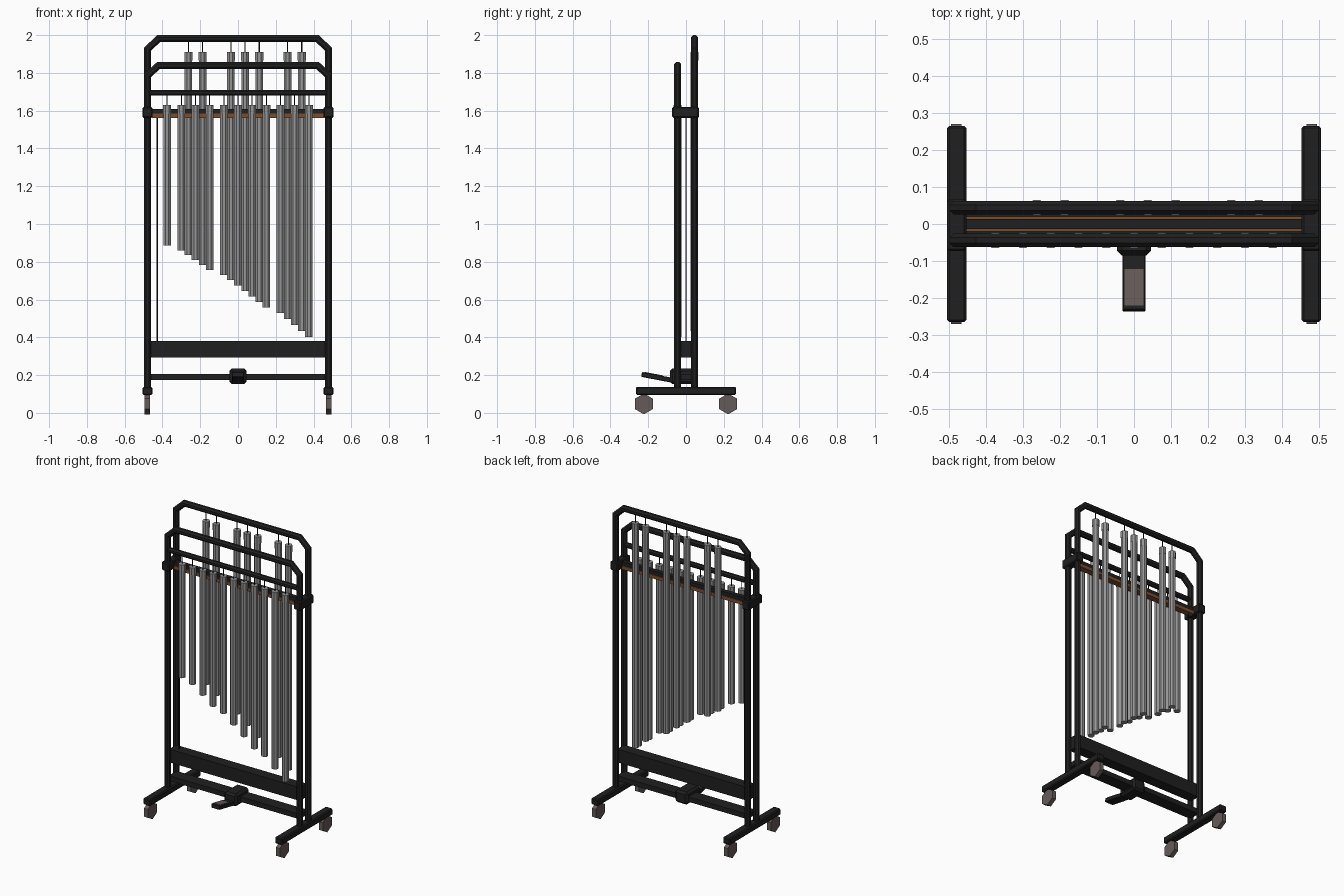
import bpy, bmesh
from math import pi, cos, sin
from mathutils import Vector, Matrix

if "Cube" in bpy.data.objects:
    bpy.data.objects.remove(bpy.data.objects["Cube"])


def material(name, rgb):
    m = bpy.data.materials.new(name)
    m.use_nodes = True
    m.diffuse_color = (*rgb, 1)
    m.node_tree.nodes["Principled BSDF"].inputs["Base Color"].default_value = (*rgb, 1)
    return m


BLACK = material("black metal", (0.014, 0.014, 0.014))
STEEL = material("grey steel", (0.3, 0.3, 0.3))
RUBBER = material("warm grey rubber", (0.13, 0.105, 0.1))
WOOD = material("brown wood", (0.2, 0.075, 0.025))


def finish(name, bm, mat):
    bmesh.ops.recalc_face_normals(bm, faces=bm.faces)
    mesh = bpy.data.meshes.new(name)
    bm.to_mesh(mesh)
    bm.free()
    mesh.materials.append(mat)
    ob = bpy.data.objects.new(name, mesh)
    bpy.context.collection.objects.link(ob)
    return ob


def box(name, x, y, z, mat, bevel=0):
    """Box from (min, max) ranges, with optional chamfered edges."""
    bm = bmesh.new()
    bmesh.ops.create_cube(bm, size=1)
    for v in bm.verts:
        v.co = [r[0] if c < 0 else r[1] for c, r in zip(v.co, (x, y, z))]
    if bevel:
        bmesh.ops.bevel(bm, geom=bm.edges[:], offset=bevel, segments=1, affect='EDGES')
    return finish(name, bm, mat)


def rod(bm, x, y, z0, z1, r, sides=8):
    """Upright prism with a flat side facing the front."""
    place = Matrix.Translation((x, y, (z0 + z1) / 2)) @ Matrix.Rotation(pi / sides, 4, 'Z')
    bmesh.ops.create_cone(bm, cap_ends=True, segments=sides, radius1=r, radius2=r,
                          depth=z1 - z0, matrix=place)


def tube(name, points, y, r):
    """Octagonal tube swept along (x, z) points with mitred corners."""
    bm = bmesh.new()
    pts = [Vector((px, 0, pz)) for px, pz in points]
    rings = []
    for i, p in enumerate(pts):
        a = (p - pts[max(i - 1, 0)]).normalized() if i else (pts[1] - p).normalized()
        b = (pts[i + 1] - p).normalized() if i < len(pts) - 1 else a
        t = (a + b).normalized()
        side = Vector((-t.z, 0, t.x)) / t.dot(a)
        angles = [(k + 0.5) * pi / 4 for k in range(8)]
        rings.append([bm.verts.new(p + side * r * cos(k) + Vector((0, y + r * sin(k), 0)))
                      for k in angles])
    for lo, hi in zip(rings, rings[1:]):
        for k in range(8):
            bm.faces.new((lo[k], lo[k - 1], hi[k - 1], hi[k]))
    bm.faces.new(rings[0])
    bm.faces.new(rings[-1])
    return finish(name, bm, BLACK)


# Two arched frames and the front hanging bar
FRONT, BACK = -0.044, 0.044
for name, y, shoulder, top in (("front_frame", FRONT, 1.785, 1.84),
                               ("back_frame", BACK, 1.925, 1.981)):
    half = [(0.48, 0.12), (0.48, shoulder), (0.42, top)]
    tube(name, half + [(-px, pz) for px, pz in reversed(half)], y, 0.02)
tube("front_hanging_bar", [(-0.475, 1.695), (0.475, 1.695)], FRONT, 0.017)

# Chimes: (x, is_back_row), running from shortest to longest
row = [(-0.375 + 0.075 * i, False) for i in range(11)]
row += [(-0.2625 + 0.075 * i, True) for i in (0, 1, 3, 4, 5, 7, 8)]
row.sort()
chimes, cords = bmesh.new(), bmesh.new()
for i, (x, back) in enumerate(row):
    y = BACK if back else FRONT
    top, hook = (1.91, 1.975) if back else (1.63, 1.69)
    bottom = 0.885 - 0.0245 * i - 0.00023 * i * i
    rod(chimes, x, y, bottom, top - 0.045, 0.0215)
    rod(chimes, x, y, top - 0.045, top, 0.023)
    rod(cords, x, y, top - 0.005, hook, 0.003, 6)
finish("chimes", chimes, STEEL)

# Damper pull rod joins the hanging cords
rod(cords, -0.427, 0, 0.37, 1.57, 0.004, 6)
finish("cords_and_pull_rod", cords, BLACK)

# Damper rail with wooden board
box("damper_board", (-0.455, 0.455), (-0.02, 0.02), (1.562, 1.585), WOOD)
box("damper_rail", (-0.455, 0.455), (-0.014, 0.014), (1.583, 1.61), BLACK)

# Lower panel and crossbar
box("lower_panel", (-0.475, 0.475), (-0.036, 0.036), (0.293, 0.38), BLACK)
box("lower_crossbar", (-0.475, 0.475), (-0.04, 0.04), (0.174, 0.207), BLACK)

# Pedal housing, pedal and tread pad
box("pedal_housing", (-0.046, 0.046), (-0.085, 0.055), (0.153, 0.235), BLACK, 0.013)
tilt = Matrix.Translation((0, -0.07, 0.172)) @ Matrix.Rotation(-0.19, 4, 'X')
pedal = box("pedal", (-0.031, 0.031), (-0.168, 0.03), (-0.013, 0.013), BLACK, 0.003)
pad = box("pedal_pad", (-0.026, 0.026), (-0.156, -0.056), (0.012, 0.016), RUBBER)
for ob in (pedal, pad):
    ob.data.transform(tilt)

# Clamps, feet and casters on each side
for side, s in (("left", 1), ("right", -1)):
    outer = sorted((s * 0.453, s * 0.505))
    box(side + "_clamp", outer, (-0.073, 0.068), (1.562, 1.62), BLACK, 0.006)
    box(side + "_foot", outer, (-0.265, 0.265), (0.095, 0.138), BLACK, 0.006)
    for end, e in (("front", -1), ("back", 1)):
        bm = bmesh.new()
        place = Matrix.Translation((s * 0.48, e * 0.223, 0.0476)) @ Matrix.Rotation(pi / 2, 4, 'Y')
        place = place @ Matrix.Rotation(pi / 2, 4, 'Z')
        bmesh.ops.create_cone(bm, cap_ends=True, segments=6, radius1=0.055, radius2=0.055,
                              depth=0.028, matrix=place)
        finish(f"{side}_{end}_caster", bm, RUBBER)
